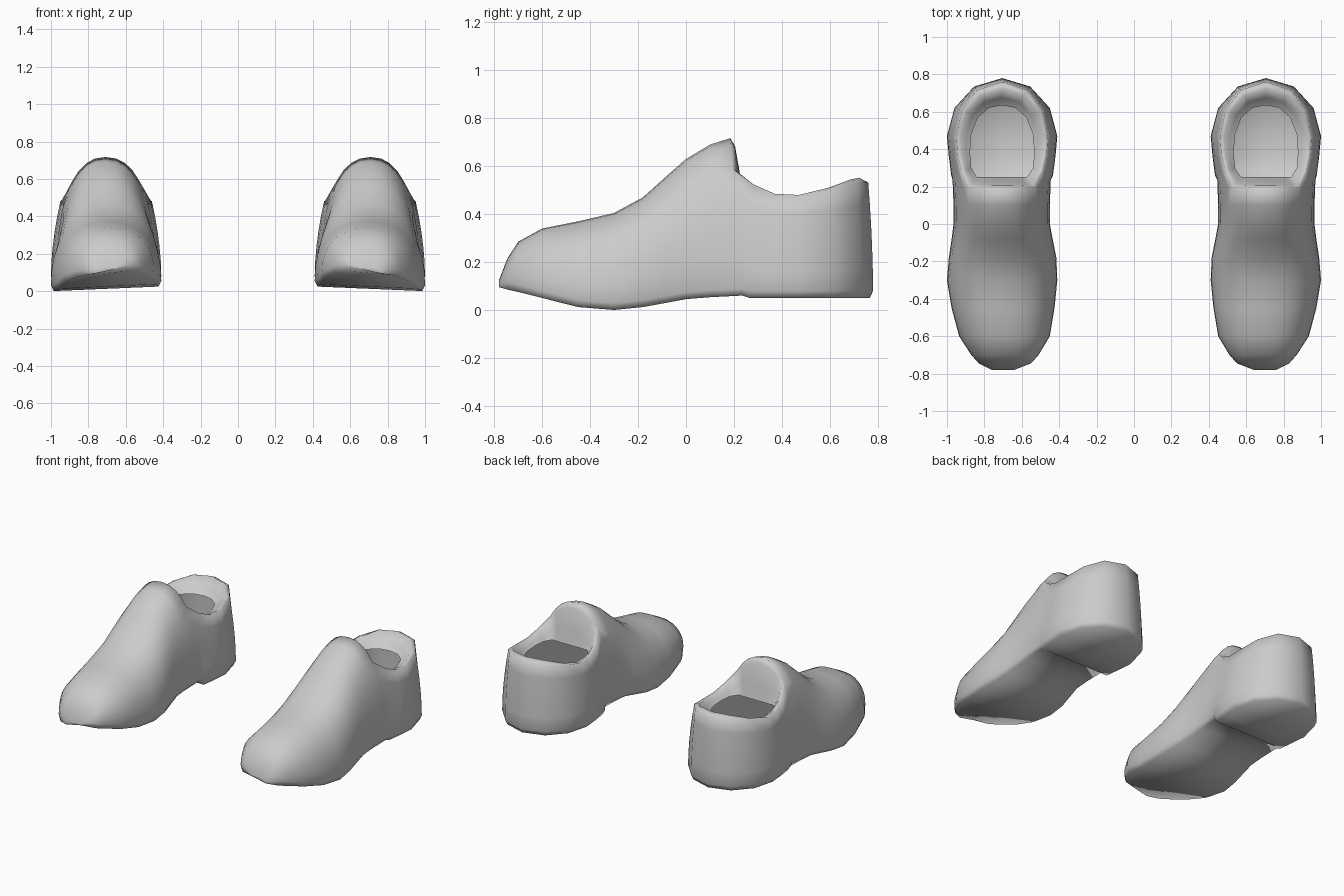
import bpy, bmesh, math

if "Cube" in bpy.data.objects:
    bpy.data.objects.remove(bpy.data.objects["Cube"])

CX = 0.705          # centre line of one shoe
HALF = 10           # points from sole edge to ridge
WALL = 6            # points used by the heel wall

# toe-to-instep stations: y, inner x, outer x, sole z, ridge z
STATIONS = [
    (-0.78, 0.64, 0.76, 0.095, 0.125),
    (-0.745, 0.55, 0.83, 0.085, 0.215),
    (-0.70, 0.51, 0.87, 0.075, 0.285),
    (-0.60, 0.45, 0.935, 0.05, 0.34),
    (-0.45, 0.425, 0.975, 0.012, 0.37),
    (-0.30, 0.41, 1.0, 0.0, 0.405),
    (-0.18, 0.415, 0.99, 0.012, 0.47),
    (-0.08, 0.435, 0.975, 0.03, 0.56),
    (0.0, 0.45, 0.965, 0.045, 0.63),
    (0.10, 0.45, 0.965, 0.053, 0.69),
    (0.185, 0.445, 0.97, 0.06, 0.717),
]
# heel columns, side to back: wall x, y / rim x, y, z / opening x, y
HEEL = [
    (0.272, 0.26, 0.215, 0.28, 0.525, 0.165, 0.30),
    (0.285, 0.36, 0.238, 0.37, 0.485, 0.172, 0.38),
    (0.295, 0.47, 0.245, 0.47, 0.48, 0.165, 0.48),
    (0.255, 0.62, 0.215, 0.61, 0.505, 0.13, 0.57),
    (0.150, 0.735, 0.135, 0.715, 0.53, 0.07, 0.622),
    (0.0, 0.78, 0.0, 0.76, 0.532, 0.0, 0.635),
]
HOLE_Z = 0.45


def section(y, xi, xo, zb, zt, shear):
    """Arch from inner sole edge over the ridge to the outer sole edge."""
    mid, hw = (xi + xo) / 2, (xo - xi) / 2
    lip = min(0.03, (zt - zb) * 0.3)
    pts = []
    for k in range(2 * HALF + 1):
        h = min(k, 2 * HALF - k)
        side = -1 if k < HALF else 1
        if h == 0:
            x, z, t = 0.95 * hw, zb, 0
        else:
            a = math.radians((h - 1) * 90 / (HALF - 1))
            t = math.sin(a) ** 0.87
            x = hw * max(math.cos(a), 0) ** 0.87
            z = zb + lip + (zt - zb - lip) * t
        tilt = 0.025 * (1 - t) * (xo - mid - side * x) / (2 * hw)
        pts.append((mid + side * x, y + shear * (1 - t), z + tilt))
    return pts


def heel_column(col, side):
    """Wall of the heel from the sole edge up to the collar."""
    wx, wy, rx, ry, rz = col[:5]
    zb = 0.05
    pts = [(CX + side * wx * 0.95, 0.45 + (wy - 0.45) * 0.96, zb)]
    for k in range(1, WALL + 1):
        f = (k - 1) / (WALL - 1)
        g = f ** 1.8
        z = zb + 0.03 + (rz - zb - 0.03) * f
        pts.append((CX + side * (wx + (rx - wx) * g), wy + (ry - wy) * g, z))
    return pts


def build_shoe(name, mirror, material):
    bm = bmesh.new()
    add = lambda pts: [bm.verts.new((mirror * x, y, z)) for x, y, z in pts]

    def strip(a, b):
        for i in range(len(a) - 1):
            quad = [a[i], a[i + 1], b[i + 1], b[i]]
            bm.faces.new(list(dict.fromkeys(quad)))

    # toe and instep
    front = [add(section(*s, 0.05 if i == len(STATIONS) - 1 else 0))
             for i, s in enumerate(STATIONS)]
    for a, b in zip(front, front[1:]):
        strip(a, b)
    bm.faces.new(front[0])

    # heel wall, both sides meeting at the back column
    arch = front[-1]
    inner = [arch[:WALL + 1]] + [add(heel_column(c, -1)) for c in HEEL]
    outer = [arch[::-1][:WALL + 1]] + [add(heel_column(c, 1)) for c in HEEL[:-1]]
    outer.append(inner[-1])
    for side in (inner, outer):
        for a, b in zip(side, side[1:]):
            strip(a, b)

    # sole, bridged from side to side
    left = [s[0] for s in front] + [c[0] for c in inner[1:]]
    right = [s[-1] for s in front] + [c[0] for c in outer[1:]]
    strip(left, right)

    # collar: rim rolled inward and down to the foot opening
    rim = arch[WALL:2 * HALF + 1 - WALL]
    hole = [(CX + (mirror * v.co.x - CX) * 0.75, 0.25, HOLE_Z) for v in rim]
    rim = rim + [c[-1] for c in outer[1:]] + [c[-1] for c in inner[-2:0:-1]]
    hole += [(CX + c[5], c[6], HOLE_Z) for c in HEEL]
    hole += [(CX - c[5], c[6], HOLE_Z) for c in HEEL[-2::-1]]
    rolls = [rim]
    for f, drop in ((0.3, 0.12), (0.68, 0.65)):
        ring = []
        for v, h in zip(rim, hole):
            x, y, z = mirror * v.co.x, v.co.y, v.co.z
            back = 0.03 * max(0, (y - 0.5) / 0.26) if f < 0.5 else 0
            ring.append((x + (h[0] - x) * f, y + (h[1] - y) * f,
                         z + (h[2] - z) * drop + back))
        rolls.append(add(ring))
    rolls.append(add(hole))
    for a, b in zip(rolls, rolls[1:]):
        strip(a + a[:1], b + b[:1])

    bmesh.ops.recalc_face_normals(bm, faces=bm.faces)
    # keep the sole facing down
    bm.faces.ensure_lookup_table()
    low = min(bm.faces, key=lambda f: f.calc_center_median().z)
    if low.normal.z > 0:
        bmesh.ops.reverse_faces(bm, faces=bm.faces)
    for f in bm.faces:
        f.smooth = True
    mesh = bpy.data.meshes.new(name)
    bm.to_mesh(mesh)
    bm.free()
    mesh.materials.append(material)
    bpy.context.collection.objects.link(bpy.data.objects.new(name, mesh))


grey = bpy.data.materials.new("light_grey")
grey.diffuse_color = (0.6, 0.6, 0.6, 1)
grey.use_nodes = True
grey.node_tree.nodes["Principled BSDF"].inputs["Base Color"].default_value = grey.diffuse_color
build_shoe("right_shoe", 1, grey)
build_shoe("left_shoe", -1, grey)
